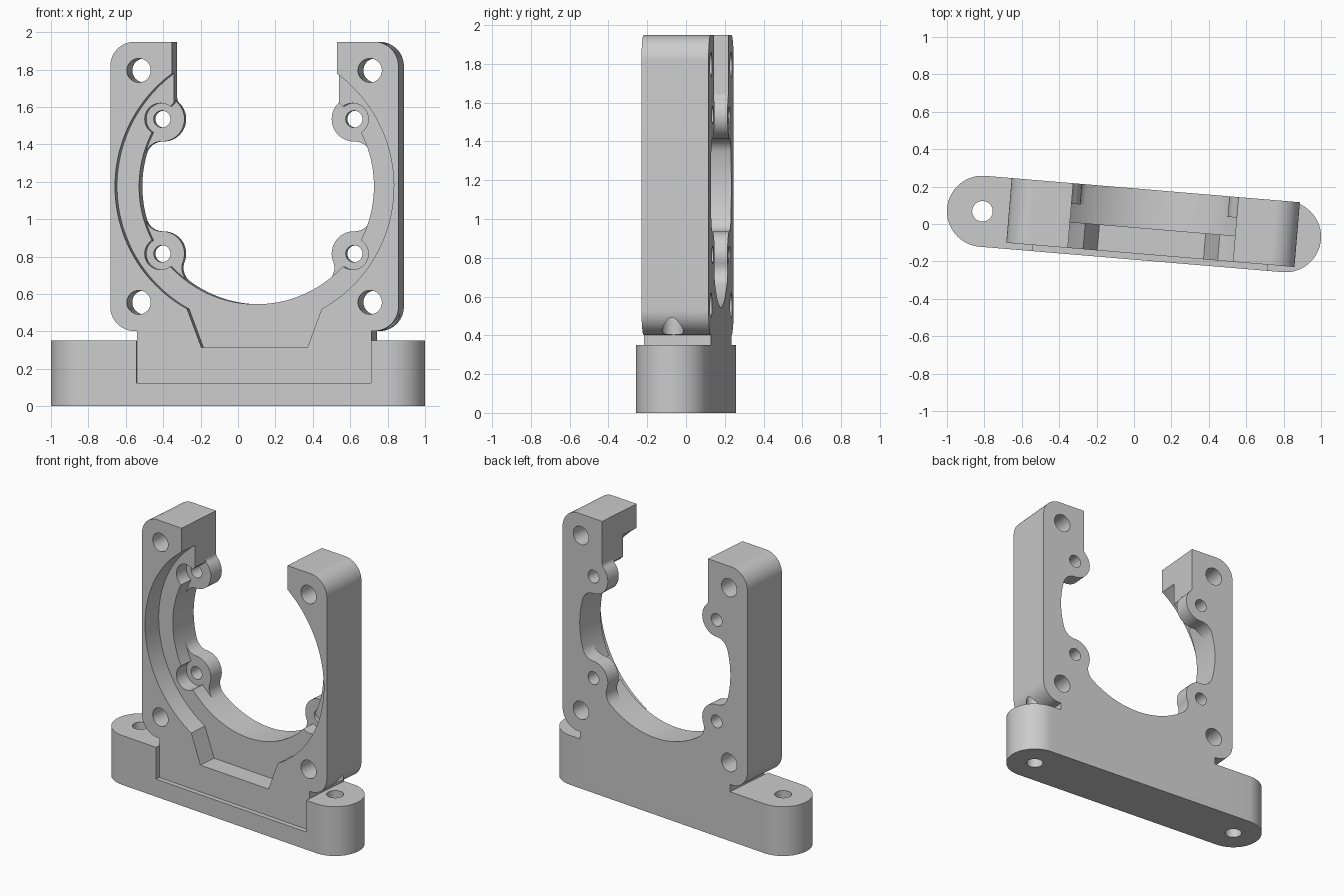
import bpy, bmesh, math
from math import cos, sin, pi, atan2, acos, sqrt, radians

if "Cube" in bpy.data.objects:
    bpy.data.objects.remove(bpy.data.objects["Cube"])

CX, CZ = 0.101, 1.175          # centre of the round opening
FRONT, BACK = -0.157, 0.19     # body depth
R, GAP = 0.63, 0.443           # bore radius, half width of the open top
BX, BZ, BR = 0.515, 0.36, 0.12 # screw boss offset and radius
FIL, FIL_TOP = 0.09, 0.04      # fillets beside the bosses

grey = bpy.data.materials.new("light grey")
grey.diffuse_color = (0.6, 0.6, 0.6, 1)
grey.use_nodes = True
grey.node_tree.nodes["Principled BSDF"].inputs["Base Color"].default_value = grey.diffuse_color


def arc(cx, cy, r, a0, a1, turn=1, n=16):
    """Points from angle a0 to a1, counter-clockwise when turn is 1."""
    sweep = turn * ((turn * (a1 - a0)) % (2 * pi))
    return [(cx + r * cos(a0 + sweep * i / n), cy + r * sin(a0 + sweep * i / n))
            for i in range(n + 1)]


def circle(cx, cy, r, n=48):
    return [(cx + r * cos(2 * pi * i / n), cy + r * sin(2 * pi * i / n)) for i in range(n)]


def mirrored(half):
    """Close a right-hand half profile with its left-hand mirror."""
    return half + [(-x, y) for x, y in reversed(half) if x > 1e-5]


def prism(name, pts, lo, hi, upright=False):
    """Extrude an (x, z) profile along y, or an (x, y) profile along z."""
    bm = bmesh.new()
    clean = [p for i, p in enumerate(pts) if math.dist(p, pts[i - 1]) > 1e-5]
    place = (lambda p, d: (p[0], p[1], d)) if upright else (lambda p, d: (p[0], d, p[1]))
    a = [bm.verts.new(place(p, lo)) for p in clean]
    b = [bm.verts.new(place(p, hi)) for p in clean]
    bm.faces.new(a)
    bm.faces.new(b[::-1])
    for i in range(len(a)):
        j = (i + 1) % len(a)
        bm.faces.new((a[i], b[i], b[j], a[j]))
    bmesh.ops.recalc_face_normals(bm, faces=bm.faces)
    mesh = bpy.data.meshes.new(name)
    bm.to_mesh(mesh)
    bm.free()
    mesh.materials.append(grey)
    ob = bpy.data.objects.new(name, mesh)
    bpy.context.collection.objects.link(ob)
    return ob


def combine(target, tool, operation):
    mod = target.modifiers.new(operation, 'BOOLEAN')
    mod.operation, mod.object, mod.solver = operation, tool, 'EXACT'
    bpy.context.view_layer.objects.active = target
    bpy.ops.object.modifier_apply(modifier=mod.name)
    bpy.data.objects.remove(tool)


def cut(target, pts, lo, hi, upright=False):
    combine(target, prism("cutter", pts, lo, hi, upright), 'DIFFERENCE')


def centred(pts):
    return [(x + CX, z + CZ) for x, z in pts]


def box(x0, x1, y0, y1):
    return [(x0, y0), (x1, y0), (x1, y1), (x0, y1)]


# Square body with rounded corners
H, C = 0.773, 0.13
corners = []
for k, (sx, sz) in enumerate([(1, 1), (-1, 1), (-1, -1), (1, -1)]):
    corners += arc(sx * (H - C), sz * (H - C), C, k * pi / 2, (k + 1) * pi / 2)
bracket = prism("fan_bracket", centred(corners), FRONT, BACK)

# Neck below the body
combine(bracket, prism("neck", box(CX - 0.629, CX + 0.629, 0.05, 0.6), FRONT, BACK), 'UNION')

# Round-ended foot with a shallow notch in front of the neck
foot = prism("foot", arc(0.813, 0, 0.19, -pi / 2, pi / 2, n=32)
             + arc(-0.813, 0, 0.19, pi / 2, 3 * pi / 2, n=32), 0, 0.35, True)
cut(foot, box(CX - 0.629, CX + 0.629, 0.125, 0.5), -0.4, FRONT)
combine(bracket, foot, 'UNION')

# Bore profiles: the plain one, and the one narrowed by filleted bosses
beta, dist = atan2(BZ, BX), math.hypot(BX, BZ)
delta = acos(((R - FIL) ** 2 + dist ** 2 - (BR + FIL) ** 2) / (2 * (R - FIL) * dist))
hi_a, lo_a = beta - delta, -beta - delta
side = arc(0, 0, R, hi_a, -hi_a, -1, 24)
floor = arc(0, 0, R, lo_a, -pi / 2, -1, 24)


def fillet_centre(a):
    return (R - FIL) * cos(a), (R - FIL) * sin(a)


def toward(p, q):
    return atan2(q[1] - p[1], q[0] - p[0])


upper, lower = (BX, BZ), (BX, -BZ)
f_top = (GAP - FIL_TOP, BZ + sqrt((BR + FIL_TOP) ** 2 - (BX - GAP + FIL_TOP) ** 2))
f1, f2, f3 = (fillet_centre(a) for a in (hi_a, -hi_a, lo_a))
bossed = ([(GAP, 1)]
          + arc(*f_top, FIL_TOP, 0, toward(f_top, upper), -1, 8)
          + arc(*upper, BR, toward(upper, f_top), toward(upper, f1), 1, 24)
          + arc(*f1, FIL, toward(f1, upper), hi_a, -1, 12)
          + side
          + arc(*f2, FIL, -hi_a, toward(f2, lower), -1, 12)
          + arc(*lower, BR, toward(lower, f2), toward(lower, f3), 1, 24)
          + arc(*f3, FIL, toward(f3, lower), lo_a, -1, 12)
          + floor)
plain = ([(GAP, 1)] + arc(0, 0, R, acos(GAP / R), hi_a, -1, 12) + side
         + arc(0, 0, R, -hi_a, lo_a, -1, 16) + floor)
cut(bracket, centred(mirrored(bossed)), -0.4, 0.4)
cut(bracket, centred(mirrored(plain)), -0.4, 0.08)

# Wide front recess with a tapered pocket at the bottom
RR = 0.748
recess = ([(GAP, 1)] + arc(0, 0, RR, acos(GAP / RR), atan2(-0.655, 0.361), -1, 48)
          + [(0.285, -0.86)])
cut(bracket, centred(mirrored(recess)), -0.4, -0.02)

# Boss clearances, boss screw holes and corner holes
for sx in (-1, 1):
    for sz in (-1, 1):
        cut(bracket, centred(circle(sx * BX, sz * BZ, 0.085)), -0.4, 0.08)
        cut(bracket, centred(circle(sx * BX, sz * BZ, 0.045, 32)), -0.4, 0.4)
        cut(bracket, centred(circle(sx * 0.62, sz * 0.62, 0.064)), -0.4, 0.4)
    # Vertical mounting hole in each foot end
    cut(bracket, circle(sx * 0.813, 0, 0.055, 32), -0.2, 0.6, True)

# Whole bracket stands slightly turned
bracket.rotation_euler.z = radians(-4.8)
bpy.ops.object.select_all(action='DESELECT')
bracket.select_set(True)
bpy.context.view_layer.objects.active = bracket
bpy.ops.object.shade_smooth_by_angle(angle=radians(30))
